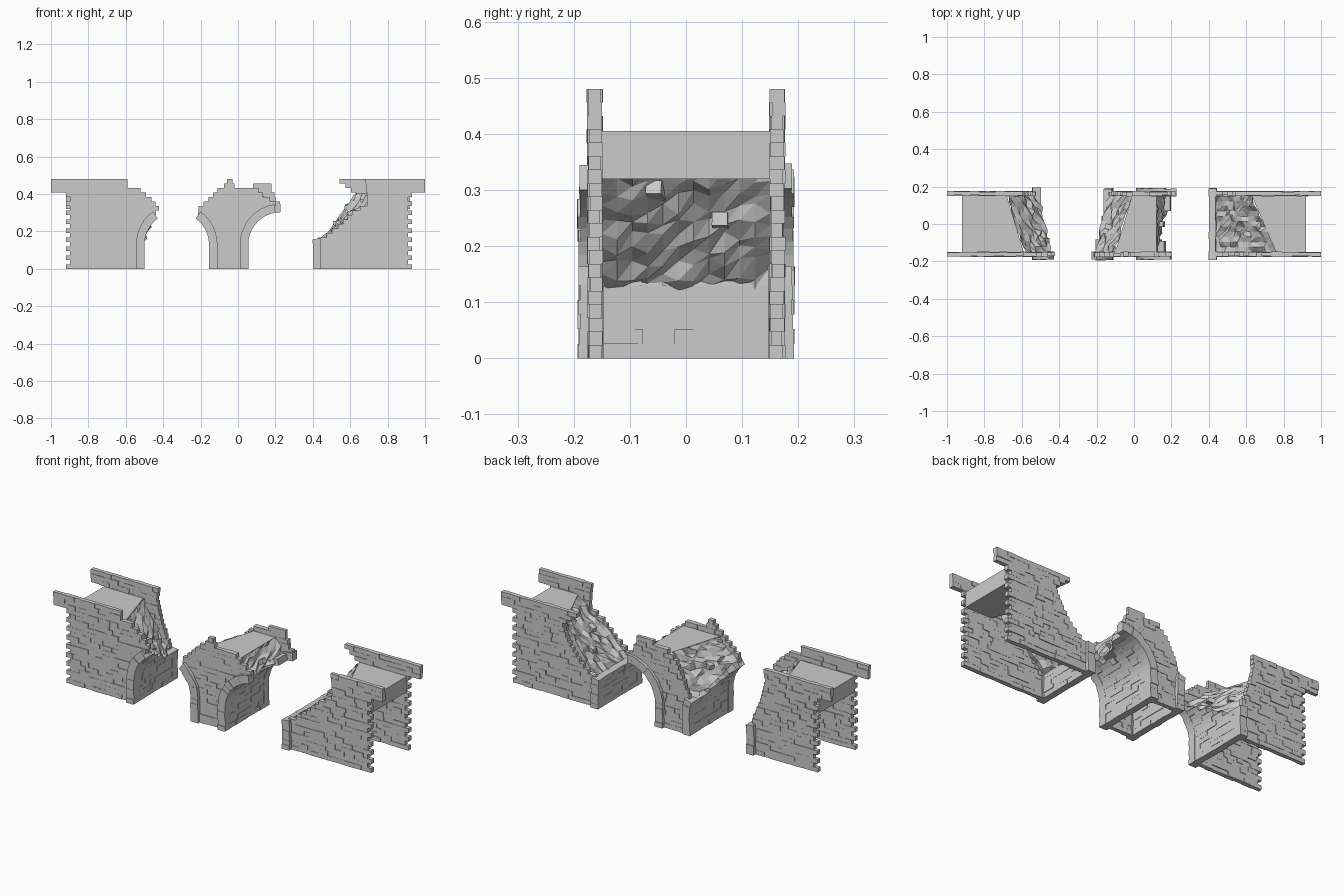
import bpy, bmesh, math, random
from mathutils import Vector

if "Cube" in bpy.data.objects:
    bpy.data.objects.remove(bpy.data.objects["Cube"])

random.seed(7)
R, SPRING = 0.1725, 0.13            # arch radius and springing height
ROW = 0.024                         # brick course height
rnd = random.uniform


def make(name, bm):
    bmesh.ops.recalc_face_normals(bm, faces=bm.faces)
    me = bpy.data.meshes.new(name)
    bm.to_mesh(me)
    bm.free()
    ob = bpy.data.objects.new(name, me)
    bpy.context.collection.objects.link(ob)
    return ob


def prism(bm, quad, offset_a, offset_b):
    """Block from a quad of (a, b) pairs, placed by two mapping functions."""
    lo = [bm.verts.new(offset_a(*p)) for p in quad]
    hi = [bm.verts.new(offset_b(*p)) for p in quad]
    bm.faces.new(lo)
    bm.faces.new(hi[::-1])
    for i in range(4):
        j = (i + 1) % 4
        bm.faces.new((lo[i], lo[j], hi[j], hi[i]))


def block_xz(bm, quad, y0, y1):
    prism(bm, quad, lambda x, z: (x, y0, z), lambda x, z: (x, y1, z))


def interp(pts, z):
    """x of a broken edge at height z, from (x, z) points going up."""
    if z <= pts[0][1]:
        return pts[0][0]
    for (x0, z0), (x1, z1) in zip(pts, pts[1:]):
        if z <= z1:
            return x0 + (x1 - x0) * (z - z0) / max(z1 - z0, 1e-6)
    return None


def wall(name, side, left, right, arch_left=None, arch_right=None):
    """Coursed brick wall between two edges, cut back around the arches."""
    bm = bmesh.new()
    ro = R + 0.03
    for k in range(20):
        z0, z1 = k * ROW, (k + 1) * ROW
        z = (z0 + z1) / 2
        xl, xr = interp(left, z), interp(right, z)
        if xl is None or xr is None:
            continue
        h = max(0, z - SPRING)
        dx = math.sqrt(ro * ro - h * h) if h < ro else None
        if dx is not None:
            if arch_left is not None:
                xl = max(xl, arch_left + dx)
            if arch_right is not None:
                xr = min(xr, arch_right - dx)
        # toothed outer ends
        if xl < -0.8 and z < 0.4:
            xl += 0.022 * (k % 2)
        if xr > 0.8 and z < 0.4:
            xr -= 0.022 * (k % 2)
        x = xl
        while x < xr - 0.004:
            e = min(x + rnd(0.03, 0.075), xr)
            if xr - e < 0.02:
                e = xr
            yo, yi = 0.174 + rnd(-0.003, 0.003), 0.15 + rnd(-0.002, 0.004)
            block_xz(bm, [(x, z0), (e, z0), (e, z1), (x, z1)], side * yi, side * yo)
            x = e
    make(name, bm)


def course_quads(cx, sgn, t):
    """Cross-sections of the arch courses: straight pier, then the curve."""
    for k in range(5):
        a, b = k * SPRING / 5, (k + 1) * SPRING / 5
        x0, x1 = cx + sgn * R, cx + sgn * (R + t)
        yield 0, [(x0, a), (x1, a), (x1, b), (x0, b)]
    step = 9
    for k in range(12):
        p = []
        for ang, r in ((k, R), (k, R + t), (k + 1, R + t), (k + 1, R)):
            g = math.radians(ang * step)
            p.append((cx + sgn * r * math.cos(g), SPRING + r * math.sin(g)))
        yield (k + 1) * step, p


def arch(name, cx, sgn, front_end, mid_end, back_end):
    """Projecting ring stones on both faces and the vault between them."""
    bm = bmesh.new()
    for s, end in ((-1, front_end), (1, back_end)):
        for ang, q in course_quads(cx, sgn, 0.045):
            if ang <= end:
                block_xz(bm, q, s * 0.146, s * (0.191 + rnd(-0.003, 0.003)))
    make(name + "_ring_stones", bm)
    bm = bmesh.new()
    for ang, q in course_quads(cx, sgn, 0.036):
        y = -0.15
        while y < 0.149:
            e = y + rnd(0.035, 0.08)
            e = 0.15 if e > 0.125 else e
            t = (y + e) / 2 / 0.15
            end = mid_end + (front_end - mid_end) * -t if t < 0 else mid_end + (back_end - mid_end) * t
            if ang <= end:
                d = rnd(0, 0.004) * sgn
                block_xz(bm, [(x + d, z) for x, z in q], y, e)
            y = e
    make(name + "_vault", bm)


def deck(name, quad, z0, z1):
    bm = bmesh.new()
    prism(bm, quad, lambda x, y: (x, y, z0), lambda x, y: (x, y, z1))
    make(name, bm)


def rubble(name, top_back, top_front, low_back, low_front, n=10, m=10, stones=2):
    """Faceted broken slope stretched between four corners, with loose stones."""
    tb, tf, lb, lf = map(Vector, (top_back, top_front, low_back, low_front))
    bm = bmesh.new()

    def at(u, v):
        return tb.lerp(tf, v).lerp(lb.lerp(lf, v), u)

    grid = []
    for i in range(n + 1):
        row = []
        for j in range(m + 1):
            p = at(i / n, j / m)
            p.x += rnd(-0.012, 0.012)
            if i:
                p.z += rnd(-0.012, 0.012)
            row.append(bm.verts.new(p))
        grid.append(row)
    for i in range(n):
        for j in range(m):
            a, b, c, d = grid[i][j], grid[i + 1][j], grid[i + 1][j + 1], grid[i][j + 1]
            bm.faces.new((a, b, c))
            bm.faces.new((a, c, d))
    make(name, bm)
    bm = bmesh.new()
    for k in range(stones):
        p = at(rnd(0.3, 0.7), (k + rnd(0.4, 0.8)) / (stones + 0.3))
        s = bmesh.ops.create_cube(bm, size=1)["verts"]
        bmesh.ops.scale(bm, vec=(0.042, 0.028, 0.024), verts=s)
        ob = bmesh.ops.rotate
        from mathutils import Matrix
        ob(bm, cent=(0, 0, 0), matrix=Matrix.Rotation(rnd(-0.5, 0.5), 3, 'Z') @ Matrix.Rotation(rnd(-0.5, 0.5), 3, 'Y'), verts=s)
        bmesh.ops.translate(bm, vec=p, verts=s)
    make(name + "_loose_stones", bm)


C1, C2 = -0.3275, 0.2275            # centres of the two fallen arches
PL = [(-0.92, 0), (-0.92, 0.407), (-1, 0.408), (-1, 0.49)]
PR = [(0.93, 0), (0.93, 0.407), (1, 0.408), (1, 0.49)]

# left abutment
wall("left_front_wall", -1, PL,
     [(-0.41, 0), (-0.41, 0.31), (-0.46, 0.37), (-0.52, 0.42), (-0.535, 0.432), (-0.59, 0.434), (-0.59, 0.49)],
     arch_right=C1)
wall("left_back_wall", 1, PL,
     [(-0.5, 0), (-0.5, 0.17), (-0.54, 0.22), (-0.58, 0.33), (-0.6, 0.42), (-0.59, 0.49)],
     arch_right=C1)
arch("left_arch", C1, -1, 54, 28, 9)
deck("left_deck", [(-0.92, -0.15), (-0.59, -0.15), (-0.68, 0.15), (-0.92, 0.15)], 0.32, 0.405)
rubble("left_rubble", (-0.68, 0.15, 0.405), (-0.585, -0.15, 0.405),
       (-0.51, 0.15, 0.13), (-0.44, -0.15, 0.28))

# middle pier
wall("middle_front_wall", -1,
     [(-0.215, 0), (-0.215, 0.32), (-0.15, 0.38), (-0.11, 0.42), (-0.06, 0.455), (-0.06, 0.49)],
     [(0.2, 0), (0.2, 0.36), (0.15, 0.38), (0.11, 0.42), (0, 0.434), (-0.03, 0.45), (-0.03, 0.49)],
     arch_left=C1, arch_right=C2)
wall("middle_back_wall", 1,
     [(-0.15, 0), (-0.15, 0.18), (-0.11, 0.28), (-0.06, 0.38), (0, 0.43), (0.08, 0.435), (0.08, 0.456)],
     [(0.24, 0), (0.24, 0.34), (0.2, 0.36), (0.2, 0.39), (0.18, 0.41), (0.18, 0.456)],
     arch_left=C1, arch_right=C2)
arch("middle_left_arch", C1, 1, 54, 30, 18)
arch("middle_right_arch", C2, -1, 81, 50, 95)
deck("middle_deck", [(-0.1, -0.15), (0.12, -0.15), (0.12, 0.15), (-0.01, 0.15)], 0.35, 0.405)
rubble("middle_left_rubble", (-0.01, 0.15, 0.405), (-0.1, -0.15, 0.405),
       (-0.14, 0.15, 0.18), (-0.2, -0.15, 0.3), 8, 9, 1)
rubble("middle_right_rubble", (0.12, 0.15, 0.405), (0.12, -0.15, 0.405),
       (0.19, 0.15, 0.32), (0.12, -0.15, 0.27), 5, 9, 1)

# right abutment
wall("right_front_wall", -1,
     [(0.41, 0), (0.41, 0.16), (0.46, 0.17), (0.55, 0.24), (0.62, 0.31), (0.69, 0.34), (0.69, 0.39), (0.68, 0.49)],
     PR, arch_left=C2)
wall("right_back_wall", 1,
     [(0.41, 0), (0.41, 0.16), (0.46, 0.17), (0.53, 0.23), (0.59, 0.31), (0.63, 0.40), (0.54, 0.47), (0.53, 0.49)],
     PR, arch_left=C2)
arch("right_arch", C2, 1, 12, 9, 12)
deck("right_deck", [(0.76, -0.15), (0.92, -0.15), (0.92, 0.15), (0.63, 0.15)], 0.32, 0.405)
rubble("right_rubble", (0.63, 0.15, 0.405), (0.76, -0.15, 0.405),
       (0.43, 0.15, 0.13), (0.43, -0.15, 0.12), 12, 11)
